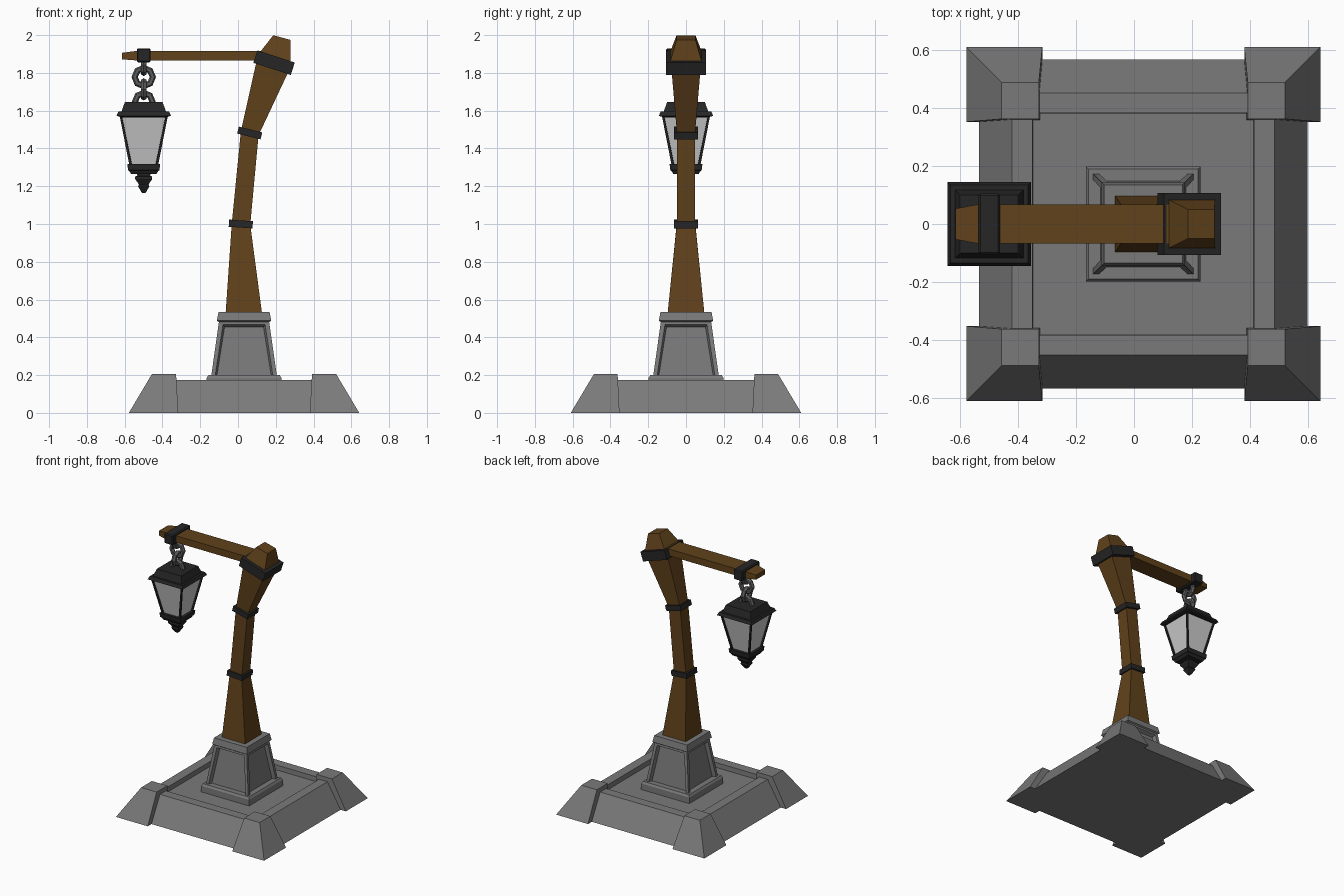
import bpy, bmesh
from math import sin, cos, radians, pi
from mathutils import Vector

if "Cube" in bpy.data.objects:
    bpy.data.objects.remove(bpy.data.objects["Cube"])


def material(name, *rgb):
    m = bpy.data.materials.new(name)
    m.diffuse_color = (*rgb, 1)
    m.use_nodes = True
    m.node_tree.nodes["Principled BSDF"].inputs["Base Color"].default_value = m.diffuse_color
    return m


STONE = material("stone", 0.195, 0.195, 0.195)
WOOD = material("wood", 0.118, 0.054, 0.011)
IRON = material("iron", 0.019, 0.019, 0.019)
STEEL = material("steel", 0.11, 0.11, 0.11)
GLASS = material("glass", 0.82, 0.82, 0.82)
CX = 0.032    # centre of base and pillar
LX = -0.499   # centre of lantern


def loft(name, mat, sections, panel=None, origin=(0, 0, 0)):
    """Skin rectangles (x, z, half_x, half_y, tilt, y); panel = (inset, bevel, depth) on sides."""
    bm = bmesh.new()
    rings = []
    for s in sections:
        x, z, hx, hy, tilt, y = (*s, 0, 0)[:6]
        t = radians(tilt)
        u = Vector((cos(t), 0, -sin(t)))
        rings.append([bm.verts.new(Vector((x, y + b * hy, z)) + u * a * hx)
                      for a, b in ((-1, -1), (1, -1), (1, 1), (-1, 1))])
    sides = []
    for lo, hi in zip(rings, rings[1:]):
        for i in range(4):
            j = (i + 1) % 4
            sides.append(bm.faces.new((lo[i], lo[j], hi[j], hi[i])))
    bm.faces.new(rings[0][::-1])
    bm.faces.new(rings[-1])
    bm.normal_update()
    if panel:
        bmesh.ops.inset_individual(bm, faces=sides, thickness=panel[0])
        bmesh.ops.inset_individual(bm, faces=sides, thickness=panel[1], depth=-panel[2])
        for f in sides:
            f.material_index = 1
    bmesh.ops.recalc_face_normals(bm, faces=bm.faces)
    mesh = bpy.data.meshes.new(name)
    bm.to_mesh(mesh)
    bm.free()
    mesh.materials.append(mat)
    ob = bpy.data.objects.new(name, mesh)
    ob.location = origin
    bpy.context.collection.objects.link(ob)
    return ob


def stack(name, mat, x, profile, panel=None):
    """Square tower from (z, half_width) pairs."""
    return loft(name, mat, [(x, z, h, h) for z, h in profile], panel)


def band(name, x, z, hx, hy, height, tilt):
    """Iron collar across a tilted pole."""
    t = radians(tilt)
    return loft(name, IRON, [(x + d * sin(t), z + d * cos(t), hx, hy, tilt)
                             for d in (-height / 2, height / 2)])


# Base slab with sloped sides and sunken floor
stack("base_slab", STONE, CX, [(0, 0.566), (0.175, 0.452), (0.175, 0.382), (0.14, 0.38)])

# Four corner blocks
corner = loft("corner_blocks", STONE,
              [(0.479, 0, 0.131, 0.129, 0, 0.481), (0.424, 0.205, 0.064, 0.063, 0, 0.425)],
              origin=(CX, 0, 0))
mirror = corner.modifiers.new("mirror", "MIRROR")
mirror.use_axis = (True, True, False)

# Pedestal: plinth, panelled body, cap
stack("pedestal_plinth", STONE, CX, [(0.14, 0.198), (0.185, 0.198), (0.2, 0.189)])
body = stack("pedestal_body", STONE, CX, [(0.165, 0.178), (0.49, 0.132)], (0.031, 0.013, 0.025))
body.data.materials.append(STONE)
stack("pedestal_cap", STONE, CX, [(0.482, 0.135), (0.488, 0.144), (0.535, 0.135)])

# Bent wooden post and its tapered head
loft("post", WOOD, [(0.031, 0.52, 0.097, 0.098), (0.016, 1.0, 0.049, 0.049, 4),
                    (0.062, 1.48, 0.048, 0.047, 13), (0.183, 1.835, 0.089, 0.076, 18)])
loft("post_head", WOOD, [(0.187, 1.854, 0.083, 0.082, 18), (0.2, 1.89, 0.083, 0.082, 18),
                         (0.232, 1.987, 0.047, 0.05, 15)])
band("lower_band", 0.015, 1.0, 0.063, 0.063, 0.038, 4)
band("middle_band", 0.062, 1.482, 0.064, 0.063, 0.038, 14)
band("head_band", 0.191, 1.854, 0.104, 0.107, 0.069, 18)

# Arm and the iron clip around it
loft("arm", WOOD, [(0.17, 1.891, 0.025, 0.067, -90), (-0.54, 1.891, 0.025, 0.067, -90),
                   (-0.615, 1.889, 0.017, 0.053, -90)])
clip = loft("arm_clip", IRON, [(LX, 1.855, 0.037, 0.105), (LX, 1.93, 0.037, 0.105)])
bevel = clip.modifiers.new("bevel", "BEVEL")
bevel.width, bevel.segments = 0.007, 1


# Chain of alternating eight-sided links
def link(name, z, radius, turned):
    bm = bmesh.new()
    n, m, r = 8, 6, 0.017
    grid = []
    for i in range(n):
        a = 2 * pi * i / n
        row = []
        for k in range(m):
            b = 2 * pi * k / m
            d = radius + r * cos(b)
            p = (d * cos(a), r * sin(b), d * sin(a))
            row.append(bm.verts.new((p[1], p[0], p[2]) if turned else p))
        grid.append(row)
    for i in range(n):
        for k in range(m):
            i2, k2 = (i + 1) % n, (k + 1) % m
            bm.faces.new((grid[i][k], grid[i2][k], grid[i2][k2], grid[i][k2]))
    bmesh.ops.recalc_face_normals(bm, faces=bm.faces)
    mesh = bpy.data.meshes.new(name)
    bm.to_mesh(mesh)
    bm.free()
    mesh.materials.append(STEEL)
    ob = bpy.data.objects.new(name, mesh)
    ob.location = (LX, 0, z)
    bpy.context.collection.objects.link(ob)


for i, (z, radius) in enumerate(((1.842, 0.042), (1.778, 0.048), (1.713, 0.042), (1.648, 0.046))):
    link(f"chain_link_{i + 1}", z, radius, i % 2 == 0)

# Lantern: roof, glazed body, bottom tray, finial
stack("lantern_roof", IRON, LX, [(1.565, 0.12), (1.573, 0.144), (1.595, 0.134),
                                 (1.595, 0.118), (1.645, 0.1)])
cage = stack("lantern_body", IRON, LX, [(1.3, 0.074), (1.575, 0.128)], (0.017, 0.001, 0.01))
cage.data.materials.append(GLASS)
stack("lantern_tray", IRON, LX, [(1.265, 0.068), (1.28, 0.076), (1.285, 0.083), (1.317, 0.087)])
stack("lantern_finial", IRON, LX, [(1.165, 0.01), (1.2, 0.03), (1.21, 0.026),
                                   (1.238, 0.045), (1.252, 0.045), (1.254, 0.034), (1.27, 0.036)])
